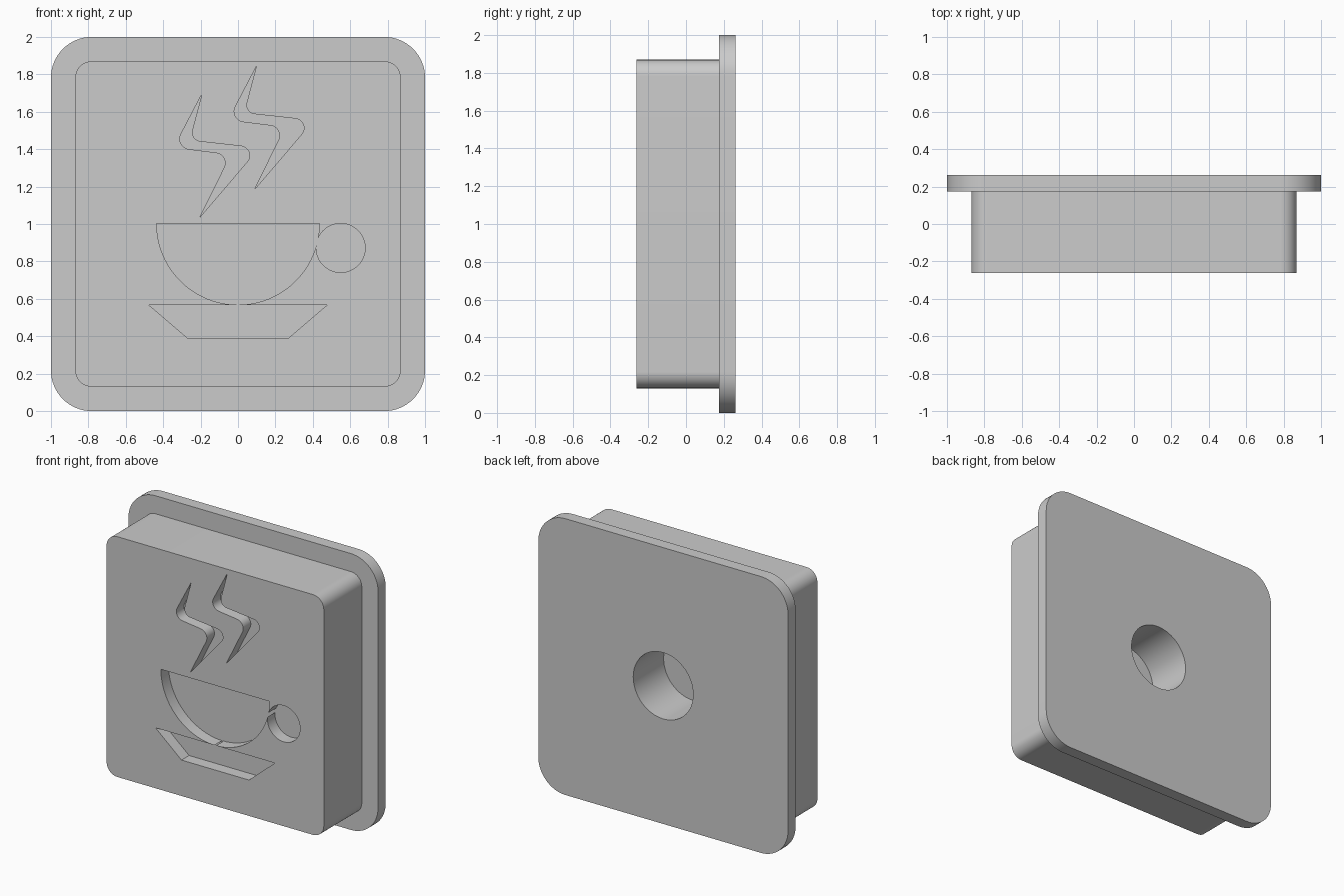
import bpy
import bmesh
from math import cos, sin, pi
from mathutils import Vector

cube = bpy.data.objects.get("Cube")
if cube:
    bpy.data.objects.remove(cube)

UNIT = 2 / 23                      # thickness of the flange
FRONT, BACK = -3 * UNIT, 3 * UNIT

grey = bpy.data.materials.new("Plain grey")
grey.use_nodes = True
colour = (0.6, 0.6, 0.6, 1)
grey.diffuse_color = colour
grey.node_tree.nodes["Principled BSDF"].inputs["Base Color"].default_value = colour


def rounded(corners, steps=16):
    """Outline from (x, z, tangent length) corners; zero length stays sharp."""
    points = []
    for i, (x, z, t) in enumerate(corners):
        p = Vector((x, z, 0))
        if t == 0:
            points.append(p)
            continue
        before, after = corners[i - 1], corners[(i + 1) % len(corners)]
        u = (Vector((*before[:2], 0)) - p).normalized()
        v = (Vector((*after[:2], 0)) - p).normalized()
        axis = (u + v).normalized()
        centre = p + axis * t / axis.dot(u)
        start, end = p + u * t - centre, p + v * t - centre
        radius = start.length
        start.normalize()
        end.normalize()
        points += [centre + radius * start.slerp(end, k / steps)
                   for k in range(steps + 1)]
    return [(p.x, p.y) for p in points]


def square(half, radius):
    return rounded([(sx * half, 1 + sz * half, radius)
                    for sx, sz in ((-1, -1), (1, -1), (1, 1), (-1, 1))])


def arc(x, z, radius, start, sweep, steps):
    return [(x + radius * cos(start + sweep * k / steps),
             z + radius * sin(start + sweep * k / steps)) for k in range(steps)]


def prism(name, outline, y0, y1):
    """Extrude an x-z outline from y0 to y1."""
    bm = bmesh.new()
    face = bm.faces.new([bm.verts.new((x, y0, z)) for x, z in outline])
    extruded = bmesh.ops.extrude_face_region(bm, geom=[face])["geom"]
    verts = [g for g in extruded if isinstance(g, bmesh.types.BMVert)]
    bmesh.ops.translate(bm, verts=verts, vec=(0, y1 - y0, 0))
    # Keep the starting cap so that the solid is closed
    if not face.is_valid:
        bmesh.ops.holes_fill(bm, edges=[e for e in bm.edges if e.is_boundary])
    bmesh.ops.recalc_face_normals(bm, faces=bm.faces)
    mesh = bpy.data.meshes.new(name)
    bm.to_mesh(mesh)
    bm.free()
    mesh.materials.append(grey)
    ob = bpy.data.objects.new(name, mesh)
    bpy.context.collection.objects.link(ob)
    return ob


def combine(target, other, operation):
    mod = target.modifiers.new(other.name, "BOOLEAN")
    mod.operation, mod.solver, mod.object = operation, "EXACT", other
    bpy.context.view_layer.objects.active = target
    bpy.ops.object.modifier_apply(modifier=mod.name)
    bpy.data.objects.remove(other)


# Thick block with a wider flange at its back
block = prism("flanged_block", square(10 * UNIT, UNIT), FRONT, BACK - UNIT / 2)
combine(block, prism("flange", square(1, 2.5 * UNIT), BACK - UNIT, BACK), "UNION")

# Blind round hole in the back
combine(block, prism("back_hole", arc(0, 1, 0.24, 0, 2 * pi, 64),
                     BACK - 4 * UNIT, BACK + UNIT), "DIFFERENCE")

# Engraved cup, handle, saucer and two wisps of steam
bowl = arc(0, 1.003, 0.435, pi, pi, 48) + [(0.435, 1.003)]
handle = arc(0.549, 0.872, 0.131, 0, 2 * pi, 48)
saucer = [(-0.478, 0.5682), (-0.27, 0.39), (0.27, 0.39), (0.478, 0.5682)]
wisp = rounded([(-0.193, 1.695, 0), (-0.342, 1.41, 0.08), (-0.037, 1.372, 0.08),
                (-0.203, 1.037, 0), (0.112, 1.406, 0.096), (-0.259, 1.447, 0.057)])
second_wisp = [(x + 0.291, z + 0.147) for x, z in wisp]

for name, outline in (("cup_bowl", bowl), ("cup_handle", handle), ("saucer", saucer),
                      ("left_steam", wisp), ("right_steam", second_wisp)):
    combine(block, prism(name, outline, FRONT - UNIT, FRONT + UNIT), "DIFFERENCE")

# Smooth rounded corners, sharp rims
bpy.ops.object.select_all(action="DESELECT")
block.select_set(True)
bpy.context.view_layer.objects.active = block
bpy.ops.object.shade_smooth_by_angle(angle=pi / 6)
